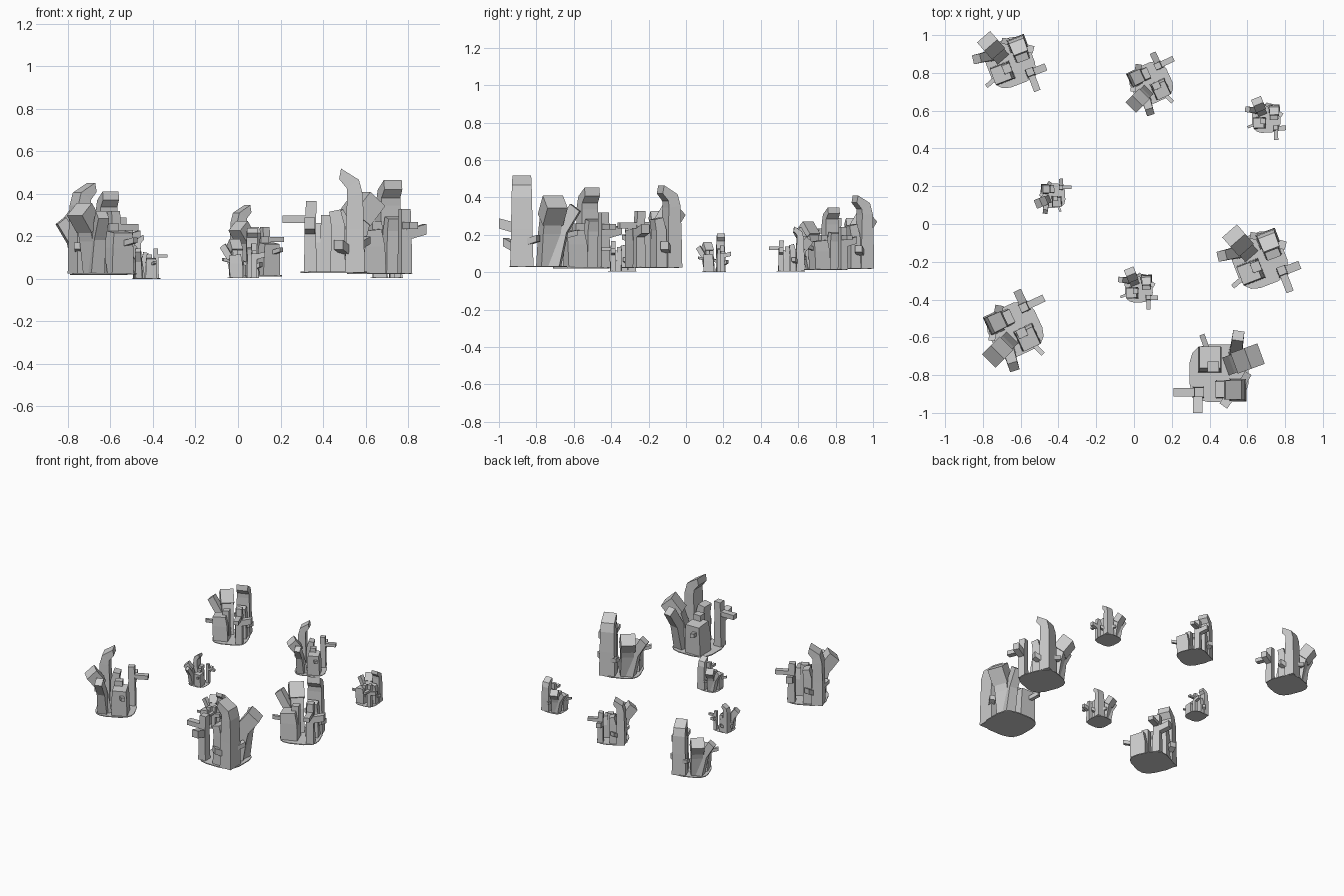
import bpy, bmesh, math
from mathutils import Vector, Matrix


def column(bm, x, y, yaw, sections):
    """Rectangular loft leaning toward yaw; section = (reach, z, tilt, width, depth)."""
    a = math.radians(yaw)
    h = Vector((math.cos(a), math.sin(a), 0))
    s = Vector((-math.sin(a), math.cos(a), 0))
    up = Vector((0, 0, 1))
    rings = []
    for r, z, tilt, w, d in sections:
        t = math.radians(tilt)
        c = Vector((x, y, z)) + h * r
        u = h * math.cos(t) - up * math.sin(t)
        rings.append([bm.verts.new(c + u * i * w / 2 + s * j * d / 2)
                      for i, j in ((-1, -1), (1, -1), (1, 1), (-1, 1))])
    for lo, hi in zip(rings, rings[1:]):
        for k in range(4):
            n = (k + 1) % 4
            bm.faces.new((lo[k], lo[n], hi[n], hi[k]))
    bm.faces.new(rings[0][::-1])
    bm.faces.new(rings[-1])


def arm(bm, x, y, z, yaw, length, height, depth, rise=0.0):
    column(bm, x, y, yaw, [(0, z, 90, height, depth),
                           (length, z + rise, 90, height, depth)])


def build_cluster_mesh():
    bm = bmesh.new()

    # thin rounded base plate
    n, e = 16, 0.62
    rings = []
    for z in (-0.004, 0.003):
        ring = []
        for i in range(n):
            a = 2 * math.pi * (i + 0.5) / n
            c, s = math.cos(a), math.sin(a)
            ring.append(bm.verts.new((0.158 * math.copysign(abs(c) ** e, c),
                                      0.155 * math.copysign(abs(s) ** e, s), z)))
        rings.append(ring)
    bm.faces.new(rings[0][::-1])
    bm.faces.new(rings[1])
    for i in range(n):
        j = (i + 1) % n
        bm.faces.new((rings[0][i], rings[0][j], rings[1][j], rings[1][i]))

    # tall hooked pillar
    column(bm, 0.10, -0.088, 180, [(0, 0, 0, 0.09, 0.125), (0, 0.2, 0, 0.085, 0.115),
                                   (0, 0.36, 8, 0.075, 0.11), (0.01, 0.415, 35, 0.07, 0.105),
                                   (0.07, 0.463, 80, 0.05, 0.10)])
    # shorter companion pillar
    column(bm, 0.02, -0.085, 180, [(0, 0, 0, 0.07, 0.10), (0.0, 0.22, 0, 0.065, 0.09),
                                   (0.015, 0.29, 12, 0.055, 0.085)])

    # leaning pillar and its heavy head
    column(bm, 0.075, 0.05, 20, [(0, 0, 0, 0.085, 0.10), (0.03, 0.18, 10, 0.08, 0.10),
                                 (0.06, 0.28, 28, 0.075, 0.10)])
    column(bm, 0.075, 0.05, 20, [(0.045, 0.25, 38, 0.10, 0.115), (0.12, 0.345, 42, 0.10, 0.115)])
    # second leaning branch
    column(bm, 0.085, 0.08, 82, [(0, 0, 0, 0.075, 0.075), (0.045, 0.19, 15, 0.065, 0.065),
                                 (0.12, 0.315, 38, 0.065, 0.06)])

    # squat block with step
    column(bm, -0.048, 0.075, 90, [(-0.005, 0, 0, 0.13, 0.125), (0, 0.14, 0, 0.13, 0.12),
                                   (0.01, 0.225, 6, 0.115, 0.11)])
    column(bm, -0.03, 0.035, 90, [(0, 0, 0, 0.06, 0.07), (0, 0.27, 0, 0.055, 0.06)])

    # thin post with cross arms
    column(bm, -0.11, -0.10, 0, [(0, 0, 0, 0.06, 0.06), (0, 0.22, 0, 0.052, 0.055),
                                 (0.005, 0.335, 0, 0.05, 0.05)])
    arm(bm, -0.11, -0.10, 0.25, 180, 0.13, 0.035, 0.045)
    arm(bm, -0.112, -0.10, 0.20, 270, 0.11, 0.055, 0.05, 0.03)

    # small stubs
    arm(bm, -0.06, 0.12, 0.16, 110, 0.09, 0.03, 0.028, 0.02)
    arm(bm, 0.06, -0.12, 0.10, 235, 0.065, 0.045, 0.05, 0.03)
    arm(bm, 0.12, -0.06, 0.13, 60, 0.07, 0.035, 0.04, 0.02)

    bmesh.ops.recalc_face_normals(bm, faces=bm.faces)
    mesh = bpy.data.meshes.new("rock_cluster")
    bm.to_mesh(mesh)
    bm.free()
    return mesh


# scattered copies: x, y, rotation, scale
mesh = build_cluster_mesh()
layout = [(0.45, -0.79, 0, 1.0), (-0.655, 0.855, 111, 0.80), (0.09, 0.745, 205, 0.68),
          (0.70, 0.56, 92, 0.49), (-0.43, 0.15, 182, 0.42), (0.665, -0.19, 111, 0.90),
          (0.025, -0.34, 92, 0.48), (-0.63, -0.56, 205, 0.876)]
for i, (x, y, rot, s) in enumerate(layout):
    ob = bpy.data.objects.new("rock_cluster_%d" % (i + 1), mesh)
    ob.location = (x, y, 0.002 + (s - 0.42) * 0.05)
    ob.rotation_euler = (0, 0, math.radians(rot))
    ob.scale = (s, s, s)
    bpy.context.collection.objects.link(ob)
